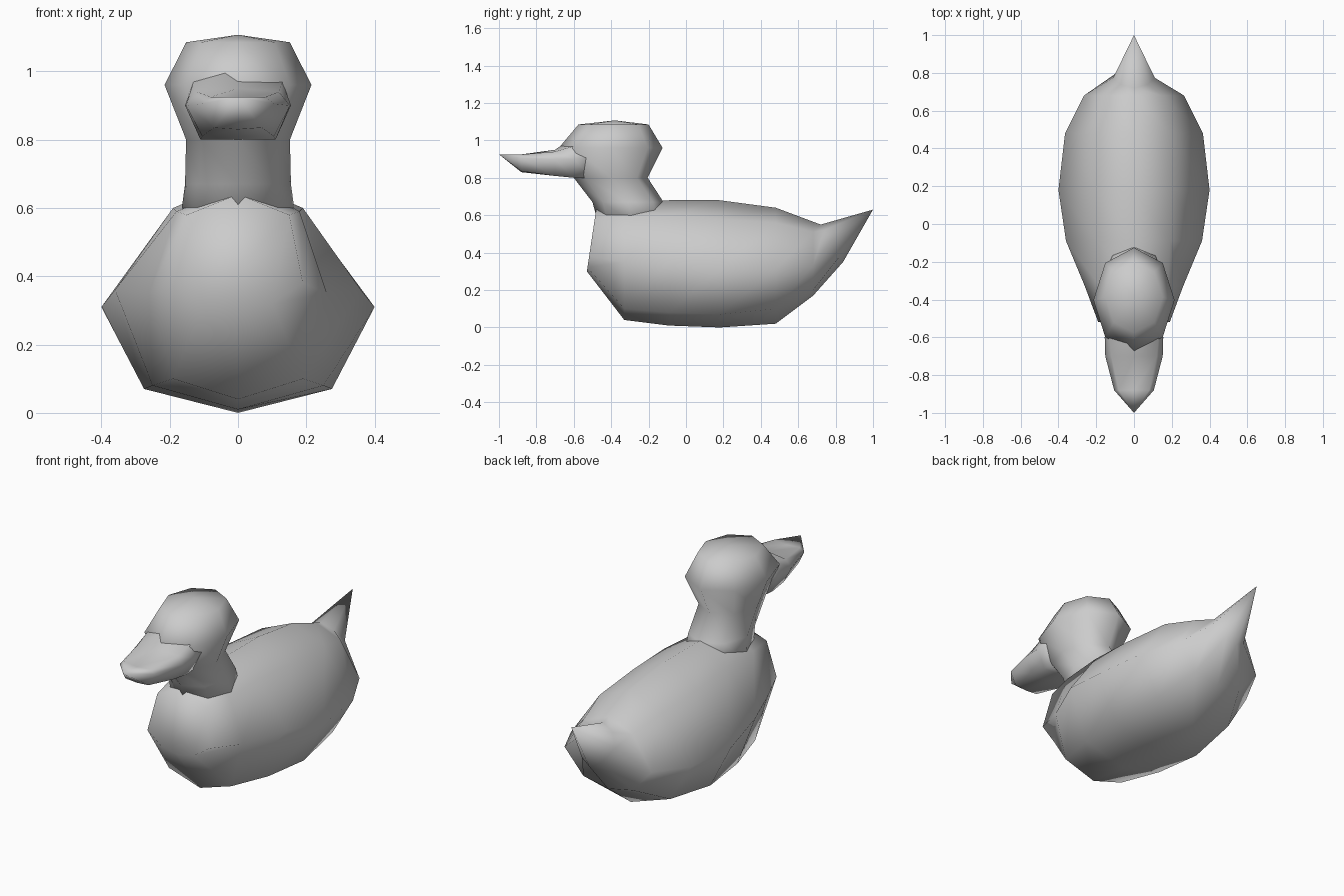
import bpy, bmesh
from math import sin, cos, tau

if "Cube" in bpy.data.objects:
    bpy.data.objects.remove(bpy.data.objects["Cube"])

grey = bpy.data.materials.new("plain_grey")
grey.use_nodes = True
grey.diffuse_color = (0.6, 0.6, 0.6, 1)
grey.node_tree.nodes["Principled BSDF"].inputs["Base Color"].default_value = grey.diffuse_color


def loft(name, rings, start=None, end=None):
    """Skin equal-length rings; each end closes to a point or a flat cap."""
    bm = bmesh.new()
    loops = [[bm.verts.new(p) for p in ring] for ring in rings]
    n = len(loops[0])
    for a, b in zip(loops, loops[1:]):
        for i in range(n):
            j = (i + 1) % n
            bm.faces.new((a[i], a[j], b[j], b[i]))
    for loop, tip in ((loops[0], start), (loops[-1], end)):
        if tip is None:
            bm.faces.new(loop)
            continue
        v = bm.verts.new(tip)
        for i in range(n):
            bm.faces.new((loop[i], loop[(i + 1) % n], v))
    bmesh.ops.recalc_face_normals(bm, faces=bm.faces)
    mesh = bpy.data.meshes.new(name)
    bm.to_mesh(mesh)
    bm.free()
    mesh.materials.append(grey)
    mesh.shade_smooth()
    obj = bpy.data.objects.new(name, mesh)
    bpy.context.collection.objects.link(obj)
    return obj


def mirrored(y, bottom, sides, top, lean=0):
    """Symmetric cross-section: keel, side points going up, ridge."""
    right = [(x, z) for x, z in sides]
    left = [(-x, z) for x, z in reversed(sides)]
    outline = [(0, bottom)] + right + [(0, top)] + left
    return [(x, y + lean * (z - bottom), z) for x, z in outline]


# Body: chest to rump, ending in the pointed tail
body = [
    mirrored(-0.53, 0.30, [(0.10, 0.32), (0.19, 0.38), (0.15, 0.58)], 0.64, 0.15),
    mirrored(-0.33, 0.04, [(0.19, 0.10), (0.26, 0.35), (0.18, 0.59)], 0.66),
    mirrored(-0.09, 0.01, [(0.25, 0.08), (0.36, 0.36), (0.19, 0.60)], 0.68),
    mirrored(0.18, 0.00, [(0.275, 0.07), (0.40, 0.31), (0.20, 0.58)], 0.68),
    mirrored(0.48, 0.02, [(0.24, 0.10), (0.365, 0.31), (0.19, 0.56)], 0.64),
    mirrored(0.68, 0.17, [(0.15, 0.20), (0.265, 0.33), (0.15, 0.51)], 0.565),
    mirrored(0.84, 0.35, [(0.06, 0.38), (0.11, 0.46), (0.07, 0.52)], 0.55, -0.6),
]
loft("body_and_tail", body, end=(0, 1, 0.63))


# Neck and head: stacked octagons given by height, back, front and half width
def octagon(z, back, front, half):
    mid, reach = (back + front) / 2, (back - front) / 2
    return [(half * sin(k * tau / 8), mid + reach * cos(k * tau / 8), z) for k in range(8)]


head = [
    octagon(0.56, -0.10, -0.47, 0.17),
    octagon(0.67, -0.12, -0.50, 0.155),
    octagon(0.80, -0.205, -0.60, 0.152),
    octagon(0.96, -0.125, -0.68, 0.215),
    octagon(1.085, -0.20, -0.575, 0.152),
]
loft("neck_and_head", head, end=(0, -0.38, 1.107))

# Beak: flat, slightly dished bill narrowing to a tip
beak = [
    mirrored(-0.50, 0.80, [(0.10, 0.80), (0.15, 0.91), (0.13, 0.97)], 1.02),
    mirrored(-0.60, 0.80, [(0.11, 0.80), (0.155, 0.90), (0.13, 0.97)], 1.02),
    mirrored(-0.70, 0.81, [(0.105, 0.81), (0.152, 0.90), (0.12, 0.94)], 0.95),
    mirrored(-0.88, 0.83, [(0.07, 0.835), (0.105, 0.905), (0.08, 0.925)], 0.918),
]
loft("beak", beak, end=(0, -1, 0.925))
